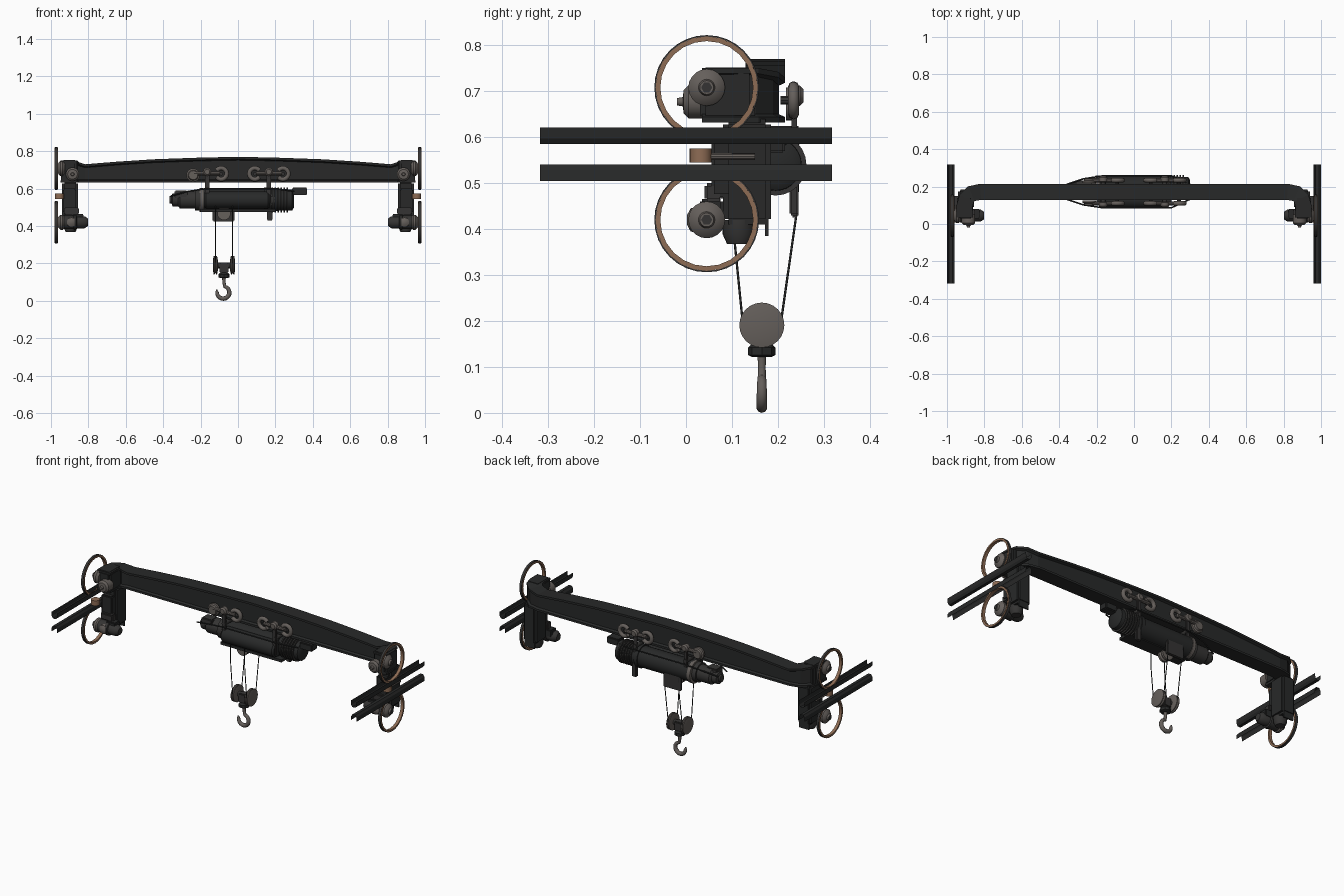
import bpy, bmesh, math
from mathutils import Vector, Matrix

old = bpy.data.objects.get("Cube")
if old:
    bpy.data.objects.remove(old, do_unlink=True)


def material(name, rgb):
    m = bpy.data.materials.new(name)
    m.use_nodes = True
    m.diffuse_color = (*rgb, 1)
    bsdf = m.node_tree.nodes["Principled BSDF"]
    bsdf.inputs["Base Color"].default_value = (*rgb, 1)
    bsdf.inputs["Roughness"].default_value = 0.7
    return m


BLACK = material("black_paint", (0.021, 0.022, 0.022))
DARK = material("dark_iron", (0.035, 0.034, 0.033))
GREY = material("worn_steel", (0.13, 0.115, 0.105))
COPPER = material("copper_brown", (0.27, 0.15, 0.09))


def finish(name, bm, mat, smooth=True):
    bmesh.ops.recalc_face_normals(bm, faces=bm.faces)
    me = bpy.data.meshes.new(name)
    bm.to_mesh(me)
    bm.free()
    me.materials.append(mat)
    ob = bpy.data.objects.new(name, me)
    bpy.context.collection.objects.link(ob)
    if smooth:
        bpy.ops.object.select_all(action='DESELECT')
        ob.select_set(True)
        bpy.context.view_layer.objects.active = ob
        bpy.ops.object.shade_smooth_by_angle(angle=math.radians(35))
    return ob


def box(name, lo, hi, mat, bevel=0.0):
    bm = bmesh.new()
    lo, hi = Vector(lo), Vector(hi)
    bmesh.ops.create_cube(bm, size=1)
    for v in bm.verts:
        v.co = (lo + hi) / 2 + v.co * (hi - lo)
    if bevel:
        bmesh.ops.bevel(bm, geom=bm.edges[:], offset=bevel, segments=2, affect='EDGES')
    return finish(name, bm, mat, False)


def lathe(name, origin, axis, profile, mat, n=20, closed=False):
    """Turned part: profile is a list of (distance along axis, radius)."""
    rot = Vector(axis).to_track_quat('Z', 'Y').to_matrix()
    bm = bmesh.new()
    rings = []
    for d, r in profile:
        rings.append([bm.verts.new(Vector(origin) + rot @ Vector(
            (r * math.cos(math.tau * i / n), r * math.sin(math.tau * i / n), d))) for i in range(n)])
    pairs = list(zip(rings, rings[1:]))
    if closed:
        pairs.append((rings[-1], rings[0]))
    else:
        bm.faces.new(rings[0])
        bm.faces.new(rings[-1])
    for a, b in pairs:
        for i in range(n):
            bm.faces.new((a[i], a[(i + 1) % n], b[(i + 1) % n], b[i]))
    return finish(name, bm, mat)


def cyl(name, origin, axis, length, r, mat, n=20):
    return lathe(name, origin, axis, [(0, r), (length, r)], mat, n)


def tube(name, pts, r, mat, taper=None, sides=2):
    cu = bpy.data.curves.new(name, 'CURVE')
    cu.dimensions = '3D'
    cu.bevel_depth = r
    cu.bevel_resolution = sides
    cu.use_fill_caps = True
    sp = cu.splines.new('POLY')
    sp.points.add(len(pts) - 1)
    for i, p in enumerate(pts):
        sp.points[i].co = (*p, 1)
        sp.points[i].radius = taper[i] if taper else 1
    cu.materials.append(mat)
    ob = bpy.data.objects.new(name, cu)
    bpy.context.collection.objects.link(ob)
    bpy.ops.object.select_all(action='DESELECT')
    ob.select_set(True)
    bpy.context.view_layer.objects.active = ob
    bpy.ops.object.convert(target='MESH')
    bpy.ops.object.shade_smooth_by_angle(angle=math.radians(50))


# Arched I-beam, swept along a plan path that turns forward at both ends
half = [(0.2, 0.172, 0.766), (0.45, 0.172, 0.757), (0.65, 0.172, 0.744), (0.82, 0.172, 0.73),
        (0.87, 0.162, 0.742), (0.895, 0.137, 0.75), (0.905, 0.1, 0.75), (0.905, 0.035, 0.75)]
path = [(-x, y, z) for x, y, z in reversed(half)] + [(0, 0.172, 0.77)] + half
bm = bmesh.new()
rings = []
for i, (x, y, top) in enumerate(path):
    a, b = path[max(i - 1, 0)], path[min(i + 1, len(path) - 1)]
    t = Vector((b[0] - a[0], b[1] - a[1], 0)).normalized()
    side = Vector((-t.y, t.x, 0))
    low = 0.632
    right = [(0.043, low), (0.043, low + 0.012), (0.03, low + 0.018),
             (0.03, top - 0.018), (0.043, top - 0.012), (0.043, top)]
    section = right + [(-w, z) for w, z in reversed(right)]
    rings.append([bm.verts.new(Vector((x, y, 0)) + side * w + Vector((0, 0, z))) for w, z in section])
for a, b in zip(rings, rings[1:]):
    for i in range(len(a)):
        j = (i + 1) % len(a)
        bm.faces.new((a[i], a[j], b[j], b[i]))
bm.faces.new(rings[0])
bm.faces.new(rings[-1])
finish("arched_beam", bm, BLACK, False)

WY = 0.045
for s, tag in ((1, "left"), (-1, "right")):
    X = (s, 0, 0)

    def sbox(name, x0, x1, y0, y1, z0, z1, mat, bevel=0.0):
        box(tag + name, (min(s * x0, s * x1), y0, z0), (max(s * x0, s * x1), y1, z1), mat, bevel)

    # Leg hanging from the beam end
    sbox("_leg", 0.855, 0.94, 0.08, 0.185, 0.41, 0.64, BLACK, 0.012)
    sbox("_leg_back_plate", 0.865, 0.93, 0.172, 0.18, 0.385, 0.43, BLACK)
    lathe(tag + "_leg_foot", (s * 0.895, 0.115, 0.42), (0, 0, -1), [(0, 0.036), (0.03, 0.036), (0.052, 0.026)], DARK)
    sbox("_end_housing", 0.86, 0.945, 0.03, 0.15, 0.635, 0.752, BLACK, 0.012)
    sbox("_front_bracket", 0.865, 0.935, 0.055, 0.1, 0.47, 0.6, BLACK, 0.006)
    sbox("_bracket_cap", 0.85, 0.93, 0.04, 0.08, 0.46, 0.5, DARK, 0.006)

    # Guide roller between the rails
    cyl(tag + "_guide_roller", (s * 0.955, 0.032, 0.545), (0, 0, 1), 0.03, 0.024, COPPER)
    cyl(tag + "_guide_roller_arm", (s * 0.955, 0.05, 0.558), (0, 1, 0), 0.1, 0.008, GREY, 10)
    sbox("_guide_roller_mount", 0.9, 0.96, 0.1, 0.15, 0.55, 0.566, DARK)

    # Rim wheels with hubs above and below the rails
    for z, place in ((0.708, "_upper"), (0.42, "_lower")):
        lathe(tag + place + "_wheel_rim", (s * 0.963, WY, z), X,
              [(0, 0.101), (0.0, 0.111), (0.018, 0.111), (0.018, 0.101)], COPPER, 24, True)
        lathe(tag + place + "_wheel_tread", (s * 0.965, WY, z), X,
              [(0, 0.1105), (0, 0.114), (0.014, 0.114), (0.014, 0.1105)], DARK, 32, True)
        lathe(tag + place + "_hub", (s * 0.925, WY, z), X,
              [(0, 0.03), (0.012, 0.04), (0.025, 0.04), (0.035, 0.03), (0.04, 0.018), (0.05, 0.015)], GREY)
        cyl(tag + place + "_hub_pin", (s * 0.97, WY, z), X, 0.007, 0.012, DARK, 6)

    # Upper gear cover facing forward and lower drive motor facing inward
    lathe(tag + "_gear_cover", (s * 0.885, 0.05, 0.677), (0, -1, 0),
          [(0, 0.036), (0.045, 0.036), (0.055, 0.026), (0.057, 0.01), (0.07, 0.008)], GREY)
    lathe(tag + "_drive_motor", (s * 0.93, WY, 0.42), (-s, 0, 0),
          [(0, 0.036), (0.05, 0.036), (0.052, 0.04), (0.065, 0.04), (0.068, 0.032), (0.11, 0.032), (0.128, 0.02)], DARK)
    lathe(tag + "_motor_front_cap", (s * 0.89, 0.03, 0.42), (0, -1, 0), [(0, 0.03), (0.02, 0.025), (0.028, 0.01)], GREY)
    sbox("_motor_box", 0.825, 0.885, 0.03, 0.08, 0.42, 0.465, BLACK, 0.005)

    # Open channel rails the rims run in
    for z, up, place in ((0.585, 1, "_upper"), (0.541, -1, "_lower")):
        bm = bmesh.new()
        prof = [(-0.019, 0.036), (-0.017, 0.012), (-0.009, 0.0), (0.009, 0.0), (0.017, 0.012), (0.019, 0.036)]
        rows = [[bm.verts.new((s * 0.98 + x, y, z + up * h)) for x, h in prof] for y in (-0.318, 0.318)]
        for i in range(len(prof) - 1):
            bm.faces.new((rows[0][i], rows[0][i + 1], rows[1][i + 1], rows[1][i]))
        finish(tag + place + "_rail", bm, BLACK, False)

# Hoist: rope drum, geared motor and control box
XA = (1, 0, 0)
lathe("rope_drum", (-0.2, 0.195, 0.54), XA,
      [(0, 0.05), (0.01, 0.06), (0.34, 0.06), (0.34, 0.066), (0.36, 0.066), (0.36, 0.06), (0.49, 0.056), (0.5, 0.04)], BLACK, 28)
for i in range(6):
    lathe("motor_fin_%d" % i, (0.18 + i * 0.016, 0.195, 0.54), XA, [(0, 0.067), (0.007, 0.067)], DARK, 24)
lathe("gear_motor", (-0.2, 0.185, 0.54), (-1, 0, 0),
      [(0, 0.056), (0.03, 0.056), (0.03, 0.047), (0.11, 0.047), (0.12, 0.035), (0.15, 0.035), (0.155, 0.02), (0.165, 0.02)], DARK)
lathe("second_drum", (-0.18, 0.13, 0.54), XA, [(0, 0.038), (0.01, 0.046), (0.34, 0.046), (0.35, 0.038)], BLACK, 24)
cyl("drum_end_ring", (-0.205, 0.195, 0.54), XA, 0.02, 0.064, GREY, 24)
box("gear_motor_box", (-0.34, 0.14, 0.55), (-0.27, 0.2, 0.59), DARK, 0.005)
box("control_box", (0.29, 0.16, 0.565), (0.37, 0.215, 0.605), BLACK, 0.005)
box("lower_frame", (-0.2, 0.12, 0.475), (0.2, 0.2, 0.49), BLACK)

# Trolley: flange rollers, curved clamps and straps on both faces of the beam
for f, tag in ((-1, "front"), (1, "back")):
    y = 0.172 + f * 0.046
    for c in (-0.165, 0.165):
        for k in (-1, 1):
            x = c + k * 0.075
            name = "%s_roller_%+.2f" % (tag, x)
            if k * c > 0 and c < 0:
                lathe(name, (x, y, 0.672), (0, f, 0), [(0, 0.036), (0.012, 0.036), (0.016, 0.028), (0.026, 0.024)], GREY)
            else:
                arc = [math.radians(-145 + 290 * i / 12) for i in range(13)]
                tube(name + "_clamp", [(x + k * 0.03 * math.cos(a), y + f * 0.016, 0.68 + 0.03 * math.sin(a))
                                       for a in arc], 0.012, GREY)
                cyl(name + "_pin", (x, y - f * 0.012, 0.68), (0, f, 0), 0.025, 0.01, DARK, 10)
        box("%s_strap_%+.2f" % (tag, c), (c - 0.012, y + f * 0.018 - 0.006, 0.52),
            (c + 0.012, y + f * 0.018 + 0.006, 0.7), DARK, 0.003)
        cyl("%s_axle_%+.2f" % (tag, c), (c - 0.07, y + f * 0.016, 0.682), XA, 0.14, 0.011, GREY, 10)
        lathe("%s_boss_%+.2f" % (tag, c), (c, y + f * 0.01, 0.69), (0, f, 0), [(0, 0.022), (0.02, 0.022), (0.028, 0.014)], GREY, 12)
    tube(tag + "_cable", [(-0.36, 0.172 + f * 0.04, 0.56), (-0.27, 0.172 + f * 0.07, 0.585),
                          (-0.17, 0.172 + f * 0.085, 0.6), (0.2, 0.172 + f * 0.085, 0.6),
                          (0.3, 0.172 + f * 0.04, 0.585)], 0.004, BLACK)
for c in (-0.165, 0.165):
    cyl("trolley_crossbar_%+.2f" % c, (c, 0.1, 0.612), (0, 1, 0), 0.145, 0.012, DARK, 12)

# Sheave under the drum
HX, HY = -0.075, 0.165
lathe("upper_sheave", (HX, HY - 0.02, 0.468), (0, 1, 0),
      [(0, 0.036), (0.012, 0.036), (0.02, 0.028), (0.028, 0.036), (0.04, 0.036)], GREY)
box("rope_guide", (0.155, 0.225, 0.43), (0.185, 0.245, 0.53), DARK, 0.004)
box("rope_anchor", (-0.135, 0.228, 0.425), (-0.02, 0.245, 0.53), DARK, 0.004)

# Hook block with two sheaves and ropes
for k in (-1, 1):
    x = HX + k * 0.046
    lathe("block_sheave_%d" % k, (x - 0.013, HY, 0.191), XA,
          [(0, 0.03), (0.004, 0.049), (0.009, 0.049), (0.013, 0.042), (0.017, 0.049), (0.022, 0.049), (0.026, 0.03)], GREY, 24)
    tube("front_rope_%d" % k, [(x, HY - 0.042, 0.2), (x, HY - 0.06, 0.38), (x, HY - 0.065, 0.52)], 0.0025, BLACK)
    tube("back_rope_%d" % k, [(x, HY + 0.042, 0.2), (x, HY + 0.075, 0.43), (x, HY + 0.08, 0.52)], 0.0025, BLACK)
cyl("block_axle", (HX - 0.05, HY, 0.19), XA, 0.1, 0.016, DARK, 12)
box("block_yoke", (HX - 0.024, HY - 0.022, 0.15), (HX + 0.024, HY + 0.022, 0.205), DARK, 0.005)
lathe("hook_nut", (HX, HY, 0.122), (0, 0, 1), [(0, 0.022), (0.004, 0.03), (0.02, 0.03), (0.03, 0.02)], BLACK, 8)

# Hook
angles = [math.radians(75 - 255 * i / 14) for i in range(15)]
cx, cz, r = HX - 0.004, 0.045, 0.033
pts = [(HX, HY, 0.13), (HX, HY, 0.1)] + [(cx + r * math.cos(a), HY, cz + r * math.sin(a)) for a in angles]
pts.append((cx - r - 0.002, HY, 0.06))
tube("hook", pts, 0.011, GREY, [0.9, 0.8] + [0.85 + 0.25 * math.sin(math.pi * i / 14) for i in range(15)] + [0.3], 3)
